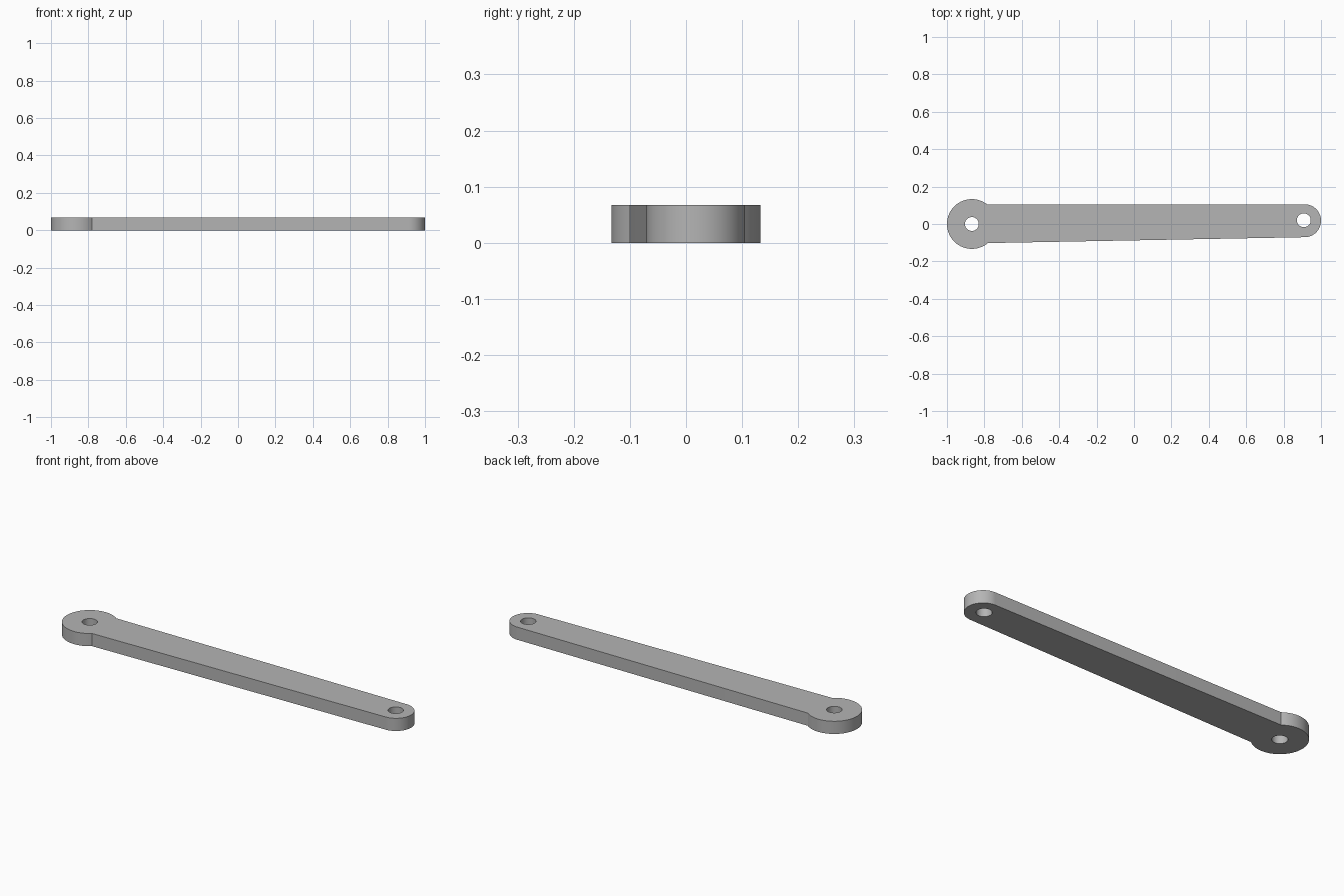
import bpy
import bmesh
from math import asin, cos, sin, pi, radians
from mathutils import Vector

cube = bpy.data.objects.get("Cube")
if cube:
    bpy.data.objects.remove(cube, do_unlink=True)

THICKNESS = 0.067
BIG, BIG_R = Vector((-0.867, 0)), 0.133
SMALL, SMALL_R = Vector((0.912, 0.0175)), 0.088
HOLE_R = 0.037
TOP_Y, BOTTOM_Y = SMALL.y + SMALL_R, -0.102

grey = bpy.data.materials.new("grey metal")
grey.use_nodes = True
grey.diffuse_color = (0.46, 0.46, 0.46, 1)
grey.node_tree.nodes["Principled BSDF"].inputs["Base Color"].default_value = grey.diffuse_color


def arc(center, radius, start, end, steps):
    """Points along an arc, both ends included."""
    angles = [start + (end - start) * i / steps for i in range(steps + 1)]
    return [(center.x + radius * cos(a), center.y + radius * sin(a)) for a in angles]


def add_loop(bm, points):
    verts = [bm.verts.new((x, y, 0)) for x, y in points]
    return [bm.edges.new((v, verts[i - 1])) for i, v in enumerate(verts)]


# Outline: large round end, tapered bar, small round end
outline = arc(BIG, BIG_R, asin(TOP_Y / BIG_R), 2 * pi + asin(BOTTOM_Y / BIG_R), 64)
outline += arc(SMALL, SMALL_R, -pi / 2, pi / 2, 40)

bm = bmesh.new()
edges = add_loop(bm, outline)

# Pin holes
for center in (BIG, Vector((0.908, 0.02))):
    edges += add_loop(bm, arc(center, HOLE_R, 0, 2 * pi, 40)[:-1])

# Fill the flat plate around the holes and give it thickness
bmesh.ops.triangle_fill(bm, edges=edges, use_beauty=True, use_dissolve=False, normal=(0, 0, 1))
extruded = bmesh.ops.extrude_face_region(bm, geom=bm.faces[:], use_keep_orig=True)
raised = [g for g in extruded["geom"] if isinstance(g, bmesh.types.BMVert)]
bmesh.ops.translate(bm, verts=raised, vec=(0, 0, THICKNESS))
bmesh.ops.recalc_face_normals(bm, faces=bm.faces[:])

mesh = bpy.data.meshes.new("link_arm")
bm.to_mesh(mesh)
bm.free()
mesh.materials.append(grey)
arm = bpy.data.objects.new("link_arm", mesh)
bpy.context.collection.objects.link(arm)

# Smooth round walls, sharp rims
bpy.ops.object.select_all(action="DESELECT")
arm.select_set(True)
bpy.context.view_layer.objects.active = arm
bpy.ops.object.shade_smooth_by_angle(angle=radians(30))
